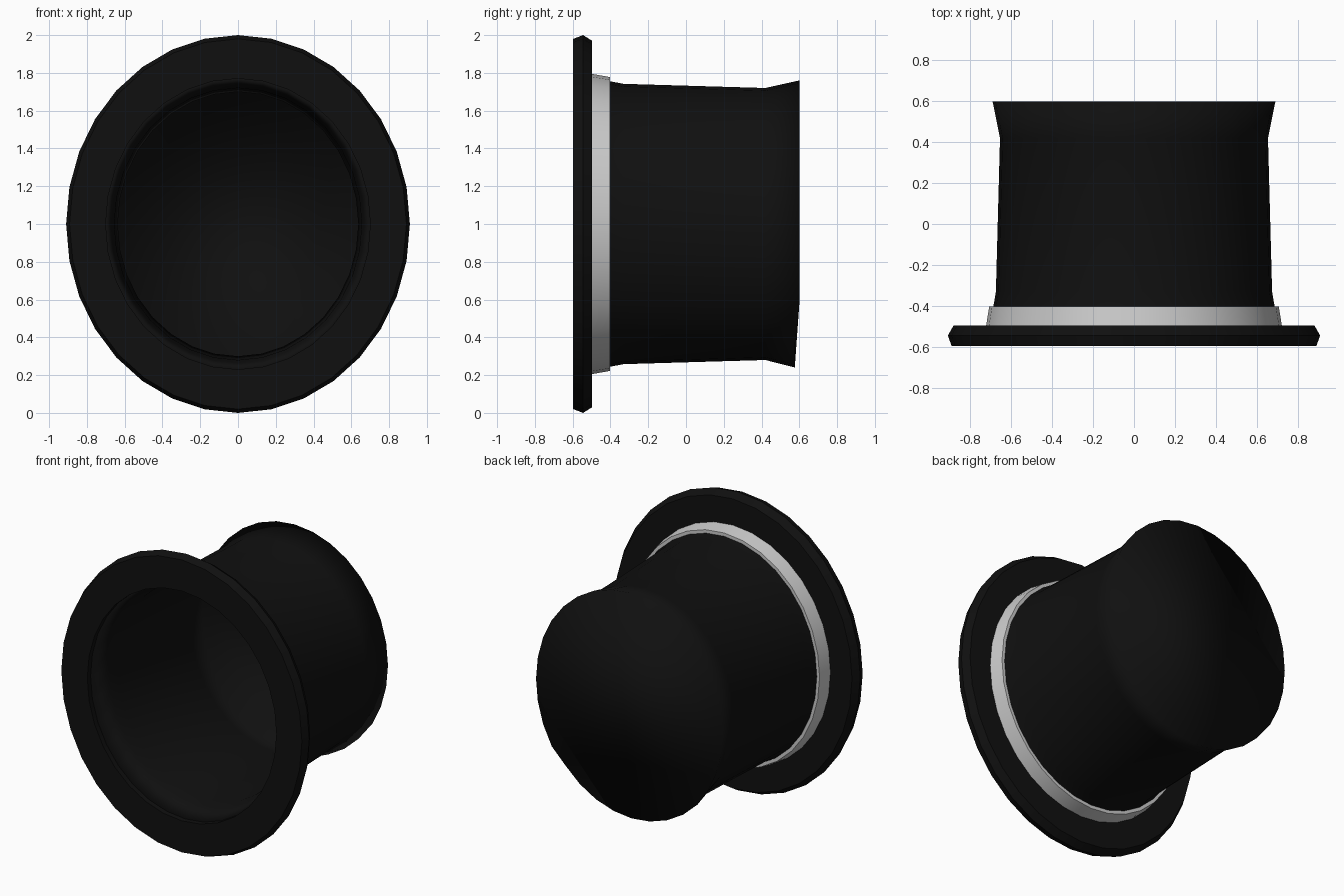
import bpy, bmesh, math

if "Cube" in bpy.data.objects:
    bpy.data.objects.remove(bpy.data.objects["Cube"])

SIDES = 32
XS = 0.91  # the hat is slightly oval


def lathe(name, profile, closed=False, cap_start=False, cap_end=False, dent=False, color=None):
    """Revolve (y, radius) points around the y axis into an oval shell."""
    bm = bmesh.new()
    rings = []
    for y, r in profile:
        ring = []
        for k in range(SIDES):
            a = 2 * math.pi * k / SIDES
            # lowest part of the flared end is pressed in a little
            push = 0.023 if dent and y > 0.5 and min(k, SIDES - k) <= 4 else 0
            ring.append(bm.verts.new((XS * r * math.sin(a), y - push, 1 - r * math.cos(a))))
        rings.append(ring)
    n = len(rings)
    for i in range(n if closed else n - 1):
        a, b = rings[i], rings[(i + 1) % n]
        for k in range(SIDES):
            j = (k + 1) % SIDES
            bm.faces.new((a[k], a[j], b[j], b[k]))
    if cap_start:
        bm.faces.new(rings[0])
    if cap_end:
        bm.faces.new(rings[-1])
    bmesh.ops.recalc_face_normals(bm, faces=bm.faces)
    for f in bm.faces:
        f.smooth = True
    me = bpy.data.meshes.new(name)
    bm.to_mesh(me)
    bm.free()
    ob = bpy.data.objects.new(name, me)
    bpy.context.collection.objects.link(ob)
    if color:
        me.materials.append(color)
    return ob


black = bpy.data.materials.new("black_felt")
black.diffuse_color = (0.005, 0.005, 0.005, 1)
black.use_nodes = True
black.node_tree.nodes["Principled BSDF"].inputs["Base Color"].default_value = black.diffuse_color

# Crown: outer wall with flared closed end, hollow inside
lathe("crown",
      [(0.575, 0.735), (0.41, 0.70), (-0.34, 0.72), (-0.41, 0.735), (-0.56, 0.77),
       (-0.50, 0.775), (-0.40, 0.755), (-0.33, 0.742), (0.42, 0.72), (0.60, 0.76)],
      cap_start=True, cap_end=True, dent=True, color=black)

# Brim: flat ring with a pointed outer edge
brim = lathe("brim",
             [(-0.595, 0.77), (-0.597, 0.98), (-0.545, 1.0), (-0.497, 0.97), (-0.497, 0.77)],
             closed=True, color=black)

# Grey ribbon around the base of the crown
band = lathe("ribbon_band",
             [(-0.50, 0.795), (-0.403, 0.778), (-0.403, 0.75), (-0.50, 0.77)], closed=True)

bpy.ops.object.select_all(action='DESELECT')
for ob in (brim, band):
    ob.select_set(True)
bpy.context.view_layer.objects.active = brim
bpy.ops.object.shade_smooth_by_angle(angle=math.radians(35))
